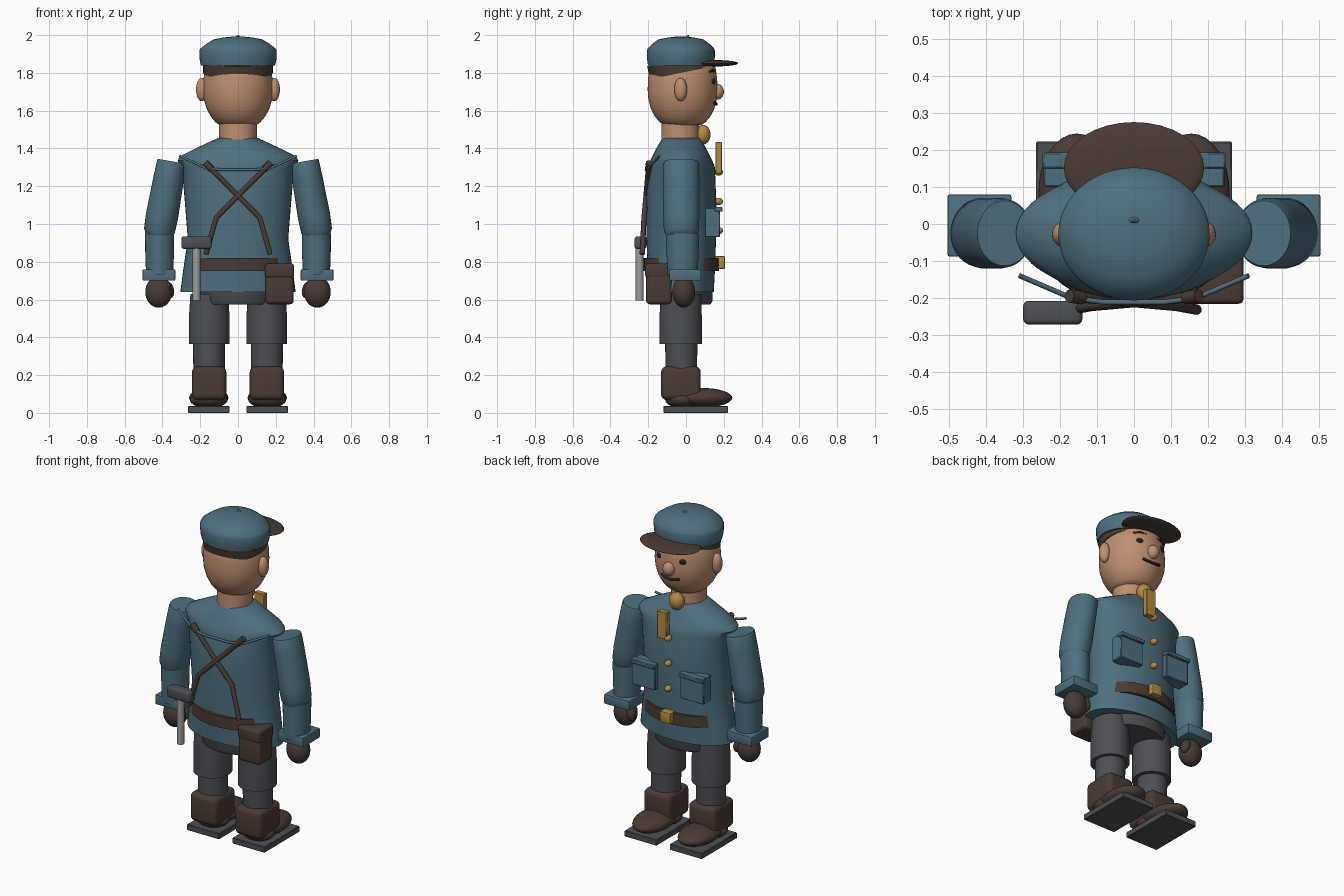
import bpy, bmesh, math
from mathutils import Matrix, Vector

if "Cube" in bpy.data.objects:
    bpy.data.objects.remove(bpy.data.objects["Cube"])


def material(name, rgb):
    m = bpy.data.materials.new(name)
    m.diffuse_color = (*rgb, 1)
    m.use_nodes = True
    m.node_tree.nodes["Principled BSDF"].inputs["Base Color"].default_value = m.diffuse_color
    return m


BLUE = material("uniform blue", (0.078, 0.16, 0.21))
BROWN = material("leather brown", (0.068, 0.044, 0.035))
SKIN = material("skin", (0.52, 0.275, 0.165))
GOLD = material("brass", (0.45, 0.26, 0.055))
GREY = material("trouser grey", (0.075, 0.078, 0.088))
STEEL = material("pale steel", (0.34, 0.34, 0.35))
DARK = material("face dark", (0.022, 0.015, 0.012))


def finish(name, bm, mat, angle=40):
    bmesh.ops.recalc_face_normals(bm, faces=bm.faces)
    me = bpy.data.meshes.new(name)
    bm.to_mesh(me)
    bm.free()
    ob = bpy.data.objects.new(name, me)
    bpy.context.collection.objects.link(ob)
    me.materials.append(mat)
    bpy.ops.object.select_all(action='DESELECT')
    ob.select_set(True)
    bpy.context.view_layer.objects.active = ob
    bpy.ops.object.shade_smooth_by_angle(angle=math.radians(angle))
    return ob


def loft(name, mat, rings, centre=(0, 0, 0), rot=(0, 0), n=48):
    """Stack of ellipses (z, rx, ry), turned about x and y, then placed."""
    bm = bmesh.new()
    loops = [[bm.verts.new((rx * math.cos(2 * math.pi * i / n),
                            ry * math.sin(2 * math.pi * i / n), z))
              for i in range(n)] for z, rx, ry in rings]
    for a, b in zip(loops, loops[1:]):
        for i in range(n):
            j = (i + 1) % n
            bm.faces.new((a[i], a[j], b[j], b[i]))
    bm.faces.new(loops[0][::-1])
    bm.faces.new(loops[-1])
    m = (Matrix.Translation(centre) @ Matrix.Rotation(rot[1], 4, 'Y')
         @ Matrix.Rotation(rot[0], 4, 'X'))
    bmesh.ops.transform(bm, matrix=m, verts=bm.verts)
    return finish(name, bm, mat)


def ball(name, mat, centre, radii, tilt=0):
    bm = bmesh.new()
    m = (Matrix.Translation(centre) @ Matrix.Rotation(tilt, 4, 'Y')
         @ Matrix.Diagonal((*radii, 1)))
    bmesh.ops.create_uvsphere(bm, u_segments=32, v_segments=16, radius=1, matrix=m)
    return finish(name, bm, mat)


def box(name, mat, lo, hi, bevel=0.0, segments=3):
    bm = bmesh.new()
    lo, hi = Vector(lo), Vector(hi)
    m = Matrix.Translation((lo + hi) / 2) @ Matrix.Diagonal((*(hi - lo), 1))
    bmesh.ops.create_cube(bm, size=1, matrix=m)
    if bevel:
        bmesh.ops.bevel(bm, geom=bm.edges[:], offset=bevel, segments=segments,
                        profile=0.5, affect='EDGES')
    return finish(name, bm, mat)


def tube(name, mat, points, r):
    cu = bpy.data.curves.new(name, 'CURVE')
    cu.dimensions = '3D'
    cu.bevel_depth, cu.bevel_resolution, cu.use_fill_caps = r, 3, True
    sp = cu.splines.new('POLY')
    sp.points.add(len(points) - 1)
    for p, co in zip(sp.points, points):
        p.co = (*co, 1)
    cu.materials.append(mat)
    ob = bpy.data.objects.new(name, cu)
    bpy.context.collection.objects.link(ob)
    return ob


CY = -0.025  # depth of the body axis

# Head and neck
loft("head", SKIN, [(1.525, .10, .10), (1.54, .12, .122), (1.57, .145, .148),
                    (1.61, .166, .168), (1.66, .181, .181), (1.71, .186, .185),
                    (1.77, .183, .183), (1.83, .172, .174), (1.88, .14, .14)],
     (0, -.018, 0))
loft("neck", SKIN, [(1.42, .1, .1), (1.55, .1, .1)], (0, -.03, 0))
ball("nose", SKIN, (0, .165, 1.70), (.036, .036, .042))
tube("mouth", DARK, [(-.06, .148, 1.645), (-.03, .157, 1.637), (0, .16, 1.634),
                     (.03, .157, 1.637), (.06, .148, 1.645)], .008)
for s, side in ((-1, "left"), (1, "right")):
    ball(side + "_ear", SKIN, (s * .192, -.028, 1.712), (.03, .034, .062))
    ball(side + "_eye", DARK, (s * .072, .142, 1.755), (.027, .014, .018))
    tube(side + "_brow", DARK, [(s * .035, .148, 1.805), (s * .07, .14, 1.813),
                                (s * .105, .118, 1.805)], .009)

# Cap
loft("cap_crown", BLUE, [(1.838, .196, .174), (1.87, .203, .179), (1.915, .205, .18),
                         (1.93, .198, .175), (1.955, .165, .15), (1.977, .13, .12),
                         (1.987, .08, .07), (1.993, .02, .02)], (0, -.027, 0))
loft("cap_button", BLUE, [(1.985, .02, .012), (2.0, .004, .003)], (0, .01, 0), n=12)
loft("cap_band", BROWN, [(-.035, .184, .172), (.035, .184, .172)],
     (0, -.03, 1.835), (.2, 0))
ball("cap_brim", BROWN, (0, .152, 1.851), (.19, .124, .017))

# Jacket and hips
loft("jacket", BLUE, [(.64, .305, .172), (.75, .291, .178), (.92, .266, .184),
                      (1.1, .28, .186), (1.3, .297, .178), (1.335, .32, .165),
                      (1.36, .305, .152), (1.40, .225, .132), (1.435, .15, .112),
                      (1.455, .105, .10)], (0, CY, 0))
loft("hips", GREY, [(.575, .19, .155), (.59, .2, .165), (.72, .2, .165)], (0, CY, 0))

# Belt, buckle, buttons and chest brass
loft("belt", BROWN, [(.75, .271, .199), (.82, .262, .199)], (0, CY, 0))
box("buckle", GOLD, (-.035, .155, .762), (.035, .206, .83), .006, 2)
for z in (.965, 1.12, 1.275):
    ball("button", GOLD, (0, .172, z), (.019, .024, .019))
ball("collar_brooch", GOLD, (0, .09, 1.473), (.046, .04, .052))
box("chest_medal", GOLD, (.0, .157, 1.268), (.066, .19, 1.435), .003, 1)

# Chest pockets with flap edge
for s, side in ((-1, "left"), (1, "right")):
    a, b = sorted((s * .085, s * .245))
    box(side + "_pocket", BLUE, (a, .10, .93), (b, .18, 1.085), .004, 1)
    box(side + "_pocket_flap", BLUE, (a - .003, .15, 1.065), (b + .003, .194, 1.09), .004, 1)

# Back cord and crossed straps
tube("back_cord", BLUE, [(-.31, -.14, 1.36), (-.17, -.2, 1.295), (-.08, -.212, 1.287),
                         (.08, -.212, 1.287), (.17, -.2, 1.295), (.31, -.14, 1.36)], .007)
for s, side in ((-1, "left"), (1, "right")):
    tube(side + "_back_strap", BROWN, [(s * -.17, -.195, 1.32), (s * -.13, -.2, 1.28),
                                       (s * .115, -.222, 1.035),
                                       (s * .17, -.232, .84)], .014)
    tube(side + "_strap_end", BROWN, [(s * -.175, -.195, 1.325), (s * -.14, -.2, 1.29)], .018)

# Hammer and pouch hung from the belt
box("hammer_head", GREY, (-.3, -.272, .868), (-.14, -.208, .935), .014)
loft("hammer_handle", STEEL, [(.595, .021, .021), (.88, .021, .021)], (-.22, -.246, 0), n=24)
box("pouch", BROWN, (.145, -.212, .575), (.295, -.075, .775), .02)
box("pouch_flap", BROWN, (.143, -.216, .715), (.297, -.075, .79), .014)

for s, side in ((-1, "left"), (1, "right")):
    # Arm, cuff and gloved hand
    loft(side + "_upper_arm", BLUE, [(-.215, .05, .055), (-.205, .07, .08), (-.18, .082, .092),
                                     (-.1, .086, .096), (.1, .081, .096), (.185, .077, .093),
                                     (.195, .074, .088)],
         (s * .385, CY, 1.14), (0, s * -.175))
    loft(side + "_forearm", BLUE, [(.73, .072, .08), (.85, .076, .085), (.95, .077, .088)],
         (s * .415, -.018, 0))
    a, b = sorted((s * .332, s * .505))
    box(side + "_cuff", BLUE, (a, -.088, .70), (b, .08, .76), .006, 2)
    ball(side + "_hand", BROWN, (s * .42, -.012, .64), (.071, .06, .083))
    ball(side + "_thumb", BROWN, (s * .365, .012, .652), (.026, .03, .045), s * .25)

    # Leg
    loft(side + "_thigh", GREY, [(.365, .108, .112), (.5, .108, .112), (.63, .1, .108)],
         (s * .152, -.028, 0))
    loft(side + "_shin", GREY, [(.2, .083, .083), (.4, .086, .086)], (s * .153, CY, 0))

    # Boot
    a, b = sorted((s * .062, s * .244))
    box(side + "_boot_shaft", BROWN, (a, -.132, .068), (b, .078, .246), .03, 4)
    ball(side + "_boot_heel", BROWN, (s * .155, -.02, .07), (.1, .09, .045))
    ball(side + "_boot_toe", BROWN, (s * .155, .085, .08), (.104, .16, .052))
    a, b = sorted((s * .045, s * .265))
    box(side + "_boot_sole", GREY, (a, -.12, 0), (b, .223, .036), .003, 1)
